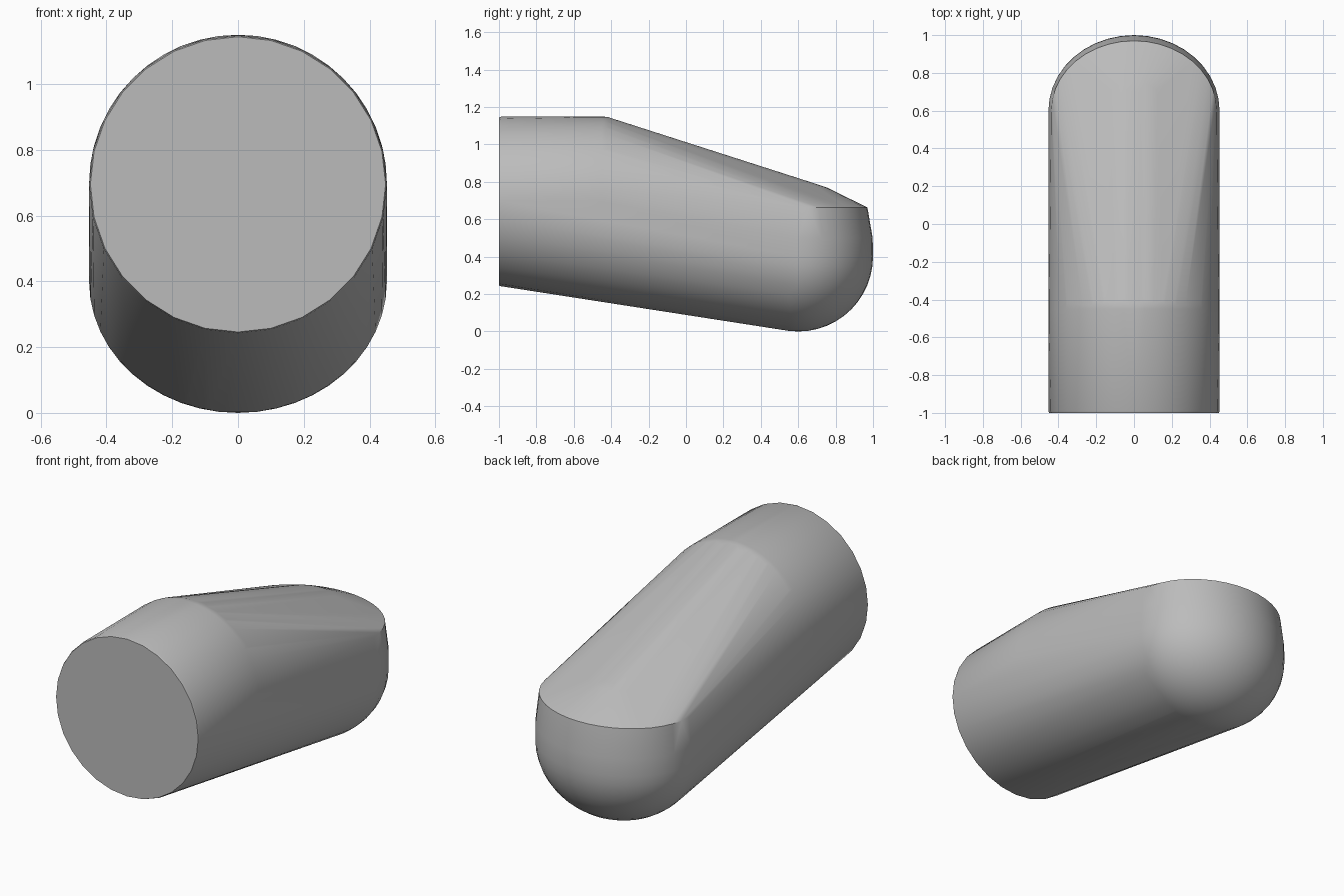
import bpy, bmesh
from math import sin, cos, pi, radians
from mathutils import Matrix, Vector

cube = bpy.data.objects.get("Cube")
if cube:
    bpy.data.objects.remove(cube, do_unlink=True)

grey = bpy.data.materials.new("plain_grey")
grey.use_nodes = True
grey.diffuse_color = (0.5, 0.5, 0.5, 1)
grey.node_tree.nodes["Principled BSDF"].inputs["Base Color"].default_value = (0.5, 0.5, 0.5, 1)

bm = bmesh.new()


def upright_ring(y, z, r, n=28):
    """Circle facing the front."""
    for i in range(n):
        a = 2 * pi * i / n
        bm.verts.new((r * sin(a), y, z + r * cos(a)))


def flat_ring(y, z, rx, ry, n=40):
    """Ellipse lying level."""
    for i in range(n):
        a = 2 * pi * i / n
        bm.verts.new((rx * sin(a), y + ry * cos(a), z))


def ellipsoid(centre, radii):
    matrix = Matrix.Translation(Vector(centre)) @ Matrix.Diagonal((*radii, 1))
    bmesh.ops.create_uvsphere(bm, u_segments=40, v_segments=24, radius=1, matrix=matrix)


# Round front end with a thin bevel
upright_ring(-1, 0.695, 0.449)
upright_ring(-0.99, 0.695, 0.453)

# Rounded shoulder where the top starts to slope
ellipsoid((0, -0.45, 0.697), (0.453, 0.25, 0.453))

# Domed back end with a level rim
ellipsoid((0, 0.6, 0.4), (0.453, 0.4, 0.4))
flat_ring(0.6, 0.5, 0.453, 0.398)
flat_ring(0.6, 0.663, 0.438, 0.37)

# Wrap one tight skin around all the sections
hull = bmesh.ops.convex_hull(bm, input=bm.verts[:])
inside = {e for e in hull["geom_interior"] + hull["geom_unused"] if isinstance(e, bmesh.types.BMVert)}
bmesh.ops.delete(bm, geom=list(inside), context="VERTS")
skin = set(e for e in hull["geom"] if e.is_valid and isinstance(e, bmesh.types.BMFace))
bmesh.ops.delete(bm, geom=[f for f in bm.faces if f not in skin], context="FACES")
bmesh.ops.dissolve_limit(bm, angle_limit=radians(0.5), verts=bm.verts[:], edges=bm.edges[:])
bmesh.ops.recalc_face_normals(bm, faces=bm.faces[:])

mesh = bpy.data.meshes.new("body_shell")
bm.to_mesh(mesh)
bm.free()
mesh.materials.append(grey)
body = bpy.data.objects.new("body_shell", mesh)
bpy.context.collection.objects.link(body)
bpy.context.view_layer.objects.active = body
body.select_set(True)
bpy.ops.object.shade_smooth_by_angle(angle=radians(30))
